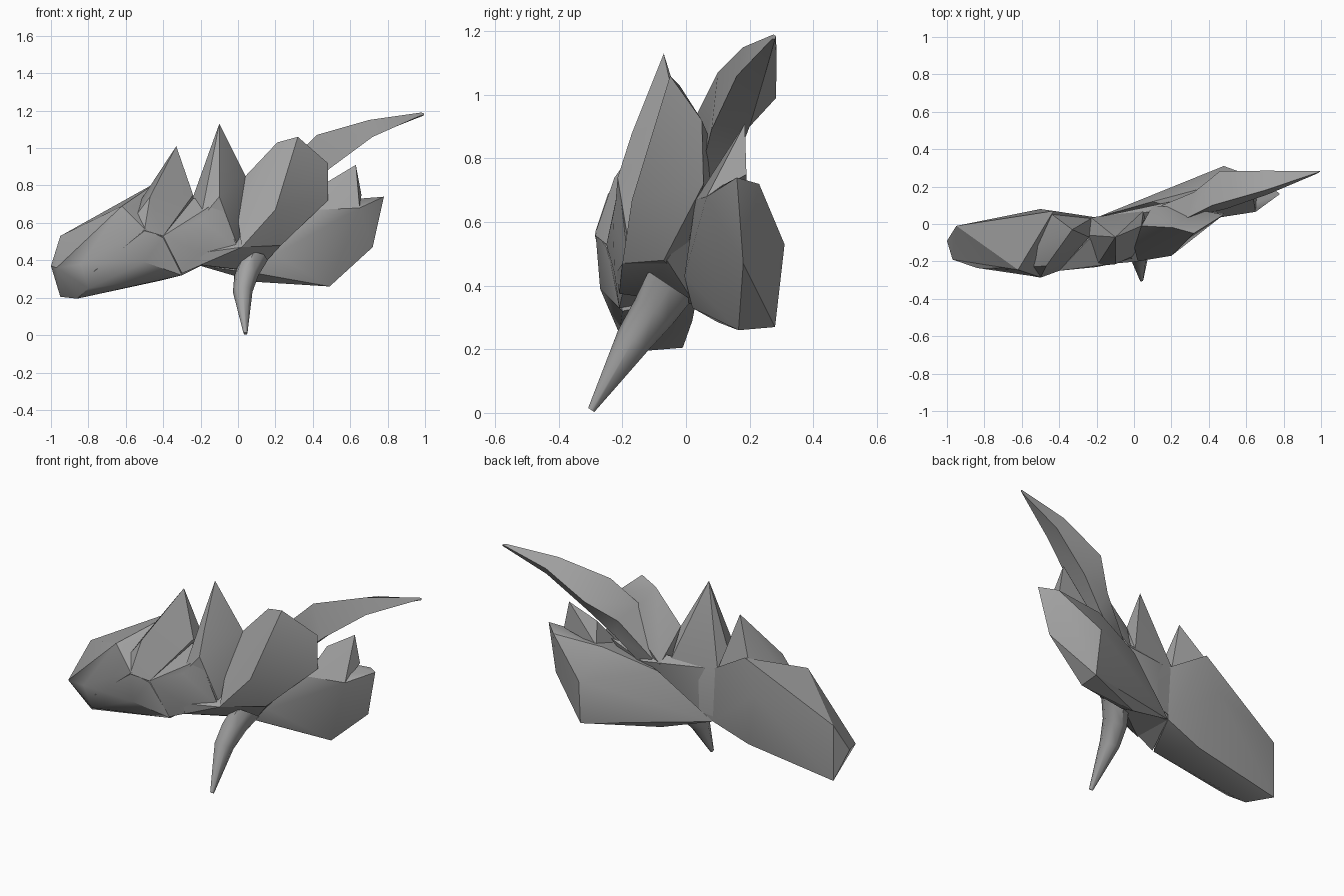
import bpy, bmesh, math
from mathutils import Vector

grey = bpy.data.materials.new("stone grey")
grey.diffuse_color = (0.36, 0.36, 0.36, 1)


def finish(name, bm, angle):
    bmesh.ops.recalc_face_normals(bm, faces=bm.faces[:])
    me = bpy.data.meshes.new(name)
    bm.to_mesh(me)
    bm.free()
    ob = bpy.data.objects.new(name, me)
    bpy.context.collection.objects.link(ob)
    me.materials.append(grey)
    bpy.ops.object.select_all(action='DESELECT')
    ob.select_set(True)
    bpy.context.view_layer.objects.active = ob
    bpy.ops.object.shade_smooth_by_angle(angle=math.radians(angle))


def facet_block(name, pts):
    """Faceted convex chunk spanned by its corners."""
    bm = bmesh.new()
    for p in pts:
        bm.verts.new(p)
    bmesh.ops.convex_hull(bm, input=bm.verts[:])
    junk = [v for v in bm.verts if not v.link_faces]
    bmesh.ops.delete(bm, geom=junk, context='VERTS')
    finish(name, bm, 30)


def loft(name, rings, angle=50):
    """Skin over rings that share a point count."""
    bm = bmesh.new()
    rows = [[bm.verts.new(p) for p in r] for r in rings]
    n = len(rows[0])
    for a, b in zip(rows, rows[1:]):
        for i in range(n):
            j = (i + 1) % n
            bm.faces.new((a[i], a[j], b[j], b[i]))
    bm.faces.new(rows[0])
    bm.faces.new(rows[-1])
    finish(name, bm, angle)


# Long left chunk, with its blunt end
facet_block("left_block", [
    (-1, -.09, .37), (-.95, -.01, .53), (-.95, -.01, .205), (-.86, -.13, .195),
    (-.97, -.19, .36), (-.84, -.235, .38), (-.8, -.21, .25), (-.73, -.12, .235),
    (-.62, -.245, .69), (-.5, -.285, .57), (-.5, -.27, .39), (-.3, -.2, .32),
    (-.4, -.25, .52), (-.43, .07, .82), (-.5, .08, .62), (-.42, .02, .29),
    (-.2, .035, .37), (-.2, .035, .68)])

# Left peak, running down to the front
facet_block("left_peak", [
    (-.33, -.03, 1.01), (-.24, -.07, .75), (-.45, .06, .79), (-.47, -.225, .74),
    (-.77, -.235, .34), (-.5, -.287, .56), (-.4, -.25, .53), (-.22, .035, .66)])

# Tall central peak and its foot
facet_block("tall_peak", [
    (-.1, -.07, 1.13), (-.1, -.17, .88), (.04, -.01, .85), (0, -.12, .62),
    (-.1, -.215, .74), (-.2, -.225, .62), (-.24, -.06, .74), (-.23, .035, .68),
    (.05, .07, .68), (0, -.17, .47), (-.2, .035, .4), (.08, .08, .45)])
facet_block("tall_peak_foot", [
    (-.4, -.25, .53), (-.2, -.23, .62), (-.1, -.21, .72), (-.24, -.08, .73),
    (-.2, -.225, .44), (0, -.18, .46), (-.3, -.21, .33), (-.2, .03, .37),
    (-.24, .03, .68)])

# Slanted middle slab
facet_block("middle_slab", [
    (.21, -.02, 1.03), (.32, -.05, 1.06), (.48, .05, .92), (.48, .055, .72),
    (.23, -.07, .48), (.2, -.17, .67), (.02, -.2, .47), (0, -.12, .62),
    (.04, -.01, .85), (.1, .1, .65), (.32, .08, .85), (.15, -.02, .43)])

# Core joining the chunks
facet_block("core", [
    (-.2, -.21, .375), (-.2, -.22, .44), (.02, -.2, .47), (.23, -.06, .48),
    (.14, -.02, .43), (.1, .03, .34), (-.2, .03, .37), (-.2, .035, .68),
    (.05, .075, .68), (.2, .12, .65), (0, -.12, .385), (.42, .1, .72)])

# Right wing and its small peak
facet_block("right_wing", [
    (.65, .065, .68), (.78, .16, .74), (.72, .18, .47), (.49, .165, .26),
    (.1, .02, .33), (.09, .1, .285), (.2, -.005, .43), (.42, .03, .67),
    (.7, .23, .72), (.48, .31, .53), (.49, .28, .27), (-.2, .035, .37),
    (.1, .12, .62), (.4, .2, .71)])
facet_block("wing_peak", [
    (.63, .185, .91), (.65, .065, .68), (.66, .19, .75), (.48, .14, .82),
    (.42, .03, .67), (.45, .19, .7)])

# Curved horn: each ring is front ridge, back edge, lower back, lower front
loft("horn", [
    [(.12, .06, .66), (.15, .1, .67), (.18, .11, .6), (.17, .06, .58)],
    [(.28, .03, .93), (.32, .17, .87), (.36, .15, .77), (.36, .05, .77)],
    [(.42, .1, 1.07), (.46, .283, .99), (.5, .2, .9), (.49, .08, .89)],
    [(.7, .18, 1.15), (.71, .285, 1.12), (.73, .25, 1.07), (.72, .16, 1.06)],
    [(.98, .275, 1.19), (.995, .283, 1.185), (.995, .28, 1.175), (.98, .27, 1.175)]])

# Lower spike: tapering rings along a bent axis
axis = [(.085, -.05, .40, .078), (.045, -.10, .32, .068),
        (.025, -.165, .23, .055), (.04, -.298, .009, .011)]
u = Vector((1, 0, 0))
v = Vector((0, .83, -.55))
loft("lower_spike", [
    [Vector(c[:3]) + c[3] * (.95 * math.cos(t) * u + 1.05 * math.sin(t) * v)
     for t in (k * math.tau / 8 for k in range(8))] for c in axis])
